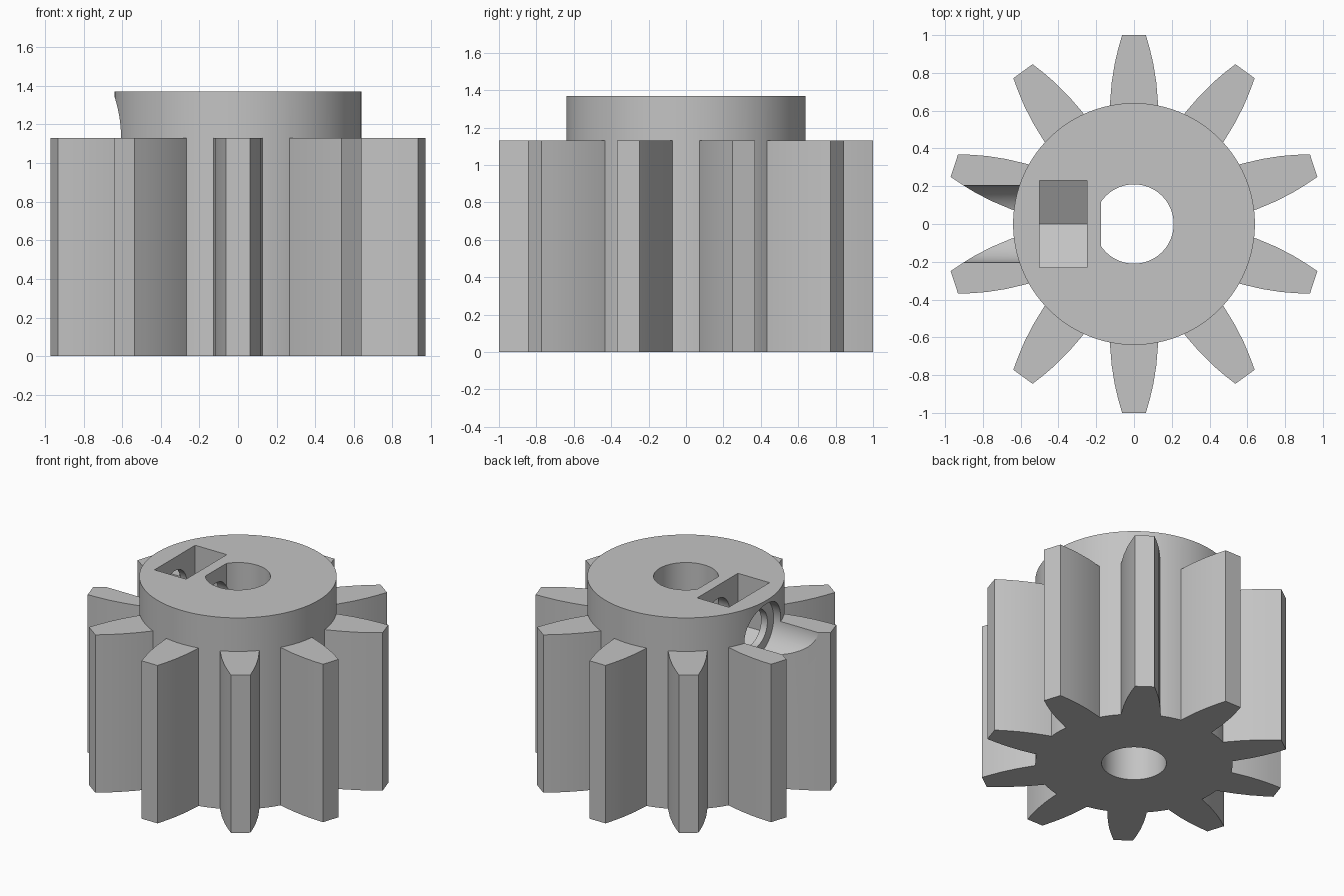
import bpy, bmesh, math
from mathutils import Matrix, Vector

if "Cube" in bpy.data.objects:
    bpy.data.objects.remove(bpy.data.objects["Cube"], do_unlink=True)

HUB_R, HUB_H = 0.64, 1.37
TOOTH_H, TEETH = 1.13, 10
BORE_R, FLAT_X, FLAT_Z = 0.21, -0.175, 0.6
SCREW_Z = 1.14

grey = bpy.data.materials.new("plain grey")
grey.use_nodes = True
colour = (0.55, 0.55, 0.55, 1)
grey.diffuse_color = colour
grey.node_tree.nodes["Principled BSDF"].inputs["Base Color"].default_value = colour


def prism(bm, points, offset):
    """Extrude a closed 3D outline along an offset."""
    face = bm.faces.new([bm.verts.new(p) for p in points])
    out = bmesh.ops.extrude_face_region(bm, geom=[face], use_keep_orig=True)
    moved = [g for g in out["geom"] if isinstance(g, bmesh.types.BMVert)]
    bmesh.ops.translate(bm, verts=moved, vec=offset)


def make(name, bm):
    bmesh.ops.recalc_face_normals(bm, faces=bm.faces)
    mesh = bpy.data.meshes.new(name)
    bm.to_mesh(mesh)
    bm.free()
    mesh.materials.append(grey)
    ob = bpy.data.objects.new(name, mesh)
    bpy.context.collection.objects.link(ob)
    return ob


def extruded(name, points, offset):
    bm = bmesh.new()
    prism(bm, points, Vector(offset))
    return make(name, bm)


def circle(r, n):
    return [(r * math.cos(math.tau * i / n), r * math.sin(math.tau * i / n)) for i in range(n)]


def rod_x(name, r, x0, x1):
    """Cylinder along x at the screw height."""
    return extruded(name, [(x0, y, z + SCREW_Z) for y, z in circle(r, 64)], (x1 - x0, 0, 0))


def combine(target, tool, operation):
    mod = target.modifiers.new(operation, "BOOLEAN")
    mod.object, mod.operation, mod.solver = tool, operation, "EXACT"
    bpy.context.view_layer.objects.active = target
    bpy.ops.object.modifier_apply(modifier=mod.name)
    bpy.data.objects.remove(tool, do_unlink=True)


# Hub cylinder
gear = extruded("pinion_gear", [(x, y, 0) for x, y in circle(HUB_R, 120)], (0, 0, HUB_H))

# Ring of curved teeth, rooted inside the hub
flank = [(0.128, 0.58), (0.127, 0.64), (0.118, 0.75), (0.102, 0.85), (0.083, 0.93), (0.063, 1.0)]
outline = flank + [(-x, y) for x, y in reversed(flank)]
bm = bmesh.new()
for i in range(TEETH):
    turn = Matrix.Rotation(math.tau * i / TEETH, 3, "Z")
    prism(bm, [turn @ Vector((x, y, 0)) for x, y in outline], Vector((0, 0, TOOTH_H)))
combine(gear, make("teeth", bm), "UNION")

# Shaft bore: round below, with a flat on one side above
combine(gear, extruded("round_bore", [(x, y, -0.1) for x, y in circle(BORE_R, 96)],
                       (0, 0, FLAT_Z + 0.1)), "DIFFERENCE")
combine(gear, extruded("flatted_bore", [(max(x, FLAT_X), y, FLAT_Z - 0.05)
                                        for x, y in circle(BORE_R, 96)
                                        if x > FLAT_X],
                       (0, 0, HUB_H)), "DIFFERENCE")

# Nut slot with a V-shaped floor
half = 0.23
point = half / math.cos(math.radians(30))
slot = [(-half, HUB_H + 0.1), (-half, SCREW_Z - point / 2), (0, SCREW_Z - point),
        (half, SCREW_Z - point / 2), (half, HUB_H + 0.1)]
combine(gear, extruded("nut_slot", [(-0.5, y, z) for y, z in slot], (0.25, 0, 0)), "DIFFERENCE")

# Set screw hole and wide recess that also grooves the nearby teeth
combine(gear, rod_x("screw_hole", 0.135, -0.7, 0), "DIFFERENCE")
combine(gear, rod_x("screw_recess", 0.205, -1.2, -0.55), "DIFFERENCE")

# Smooth round walls, sharp corners
bpy.ops.object.select_all(action="DESELECT")
gear.select_set(True)
bpy.context.view_layer.objects.active = gear
bpy.ops.object.shade_smooth_by_angle(angle=math.radians(20))
